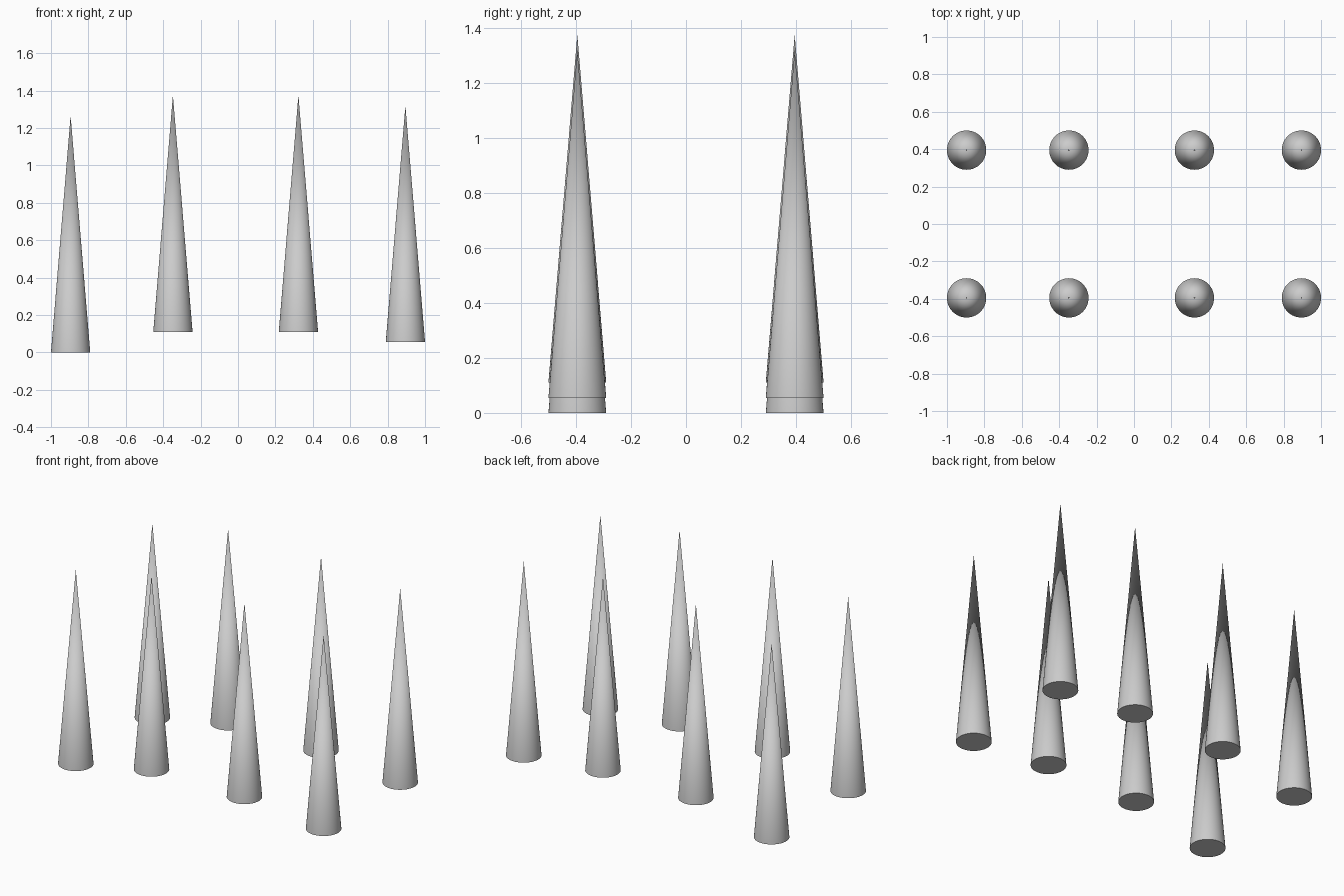
import bpy

if "Cube" in bpy.data.objects:
    bpy.data.objects.remove(bpy.data.objects["Cube"])

RADIUS, HEIGHT, ROW_Y = 0.105, 1.265, 0.395

# column name, x position, base height
COLUMNS = [
    ("far_left", -0.895, 0.0),
    ("inner_left", -0.348, 0.11),
    ("inner_right", 0.323, 0.11),
    ("far_right", 0.895, 0.055),
]


def spike(name, x, y, base):
    # Pointed cone with a closed flat base
    bpy.ops.mesh.primitive_cone_add(
        vertices=64, radius1=RADIUS, radius2=0, depth=HEIGHT,
        location=(x, y, base + HEIGHT / 2))
    bpy.context.object.name = name
    bpy.ops.object.shade_smooth_by_angle()


# Two matching rows of spikes, front and back
for row, side in (("front", -1), ("back", 1)):
    for column, x, base in COLUMNS:
        spike(f"{row}_{column}_spike", x, side * ROW_Y, base)
